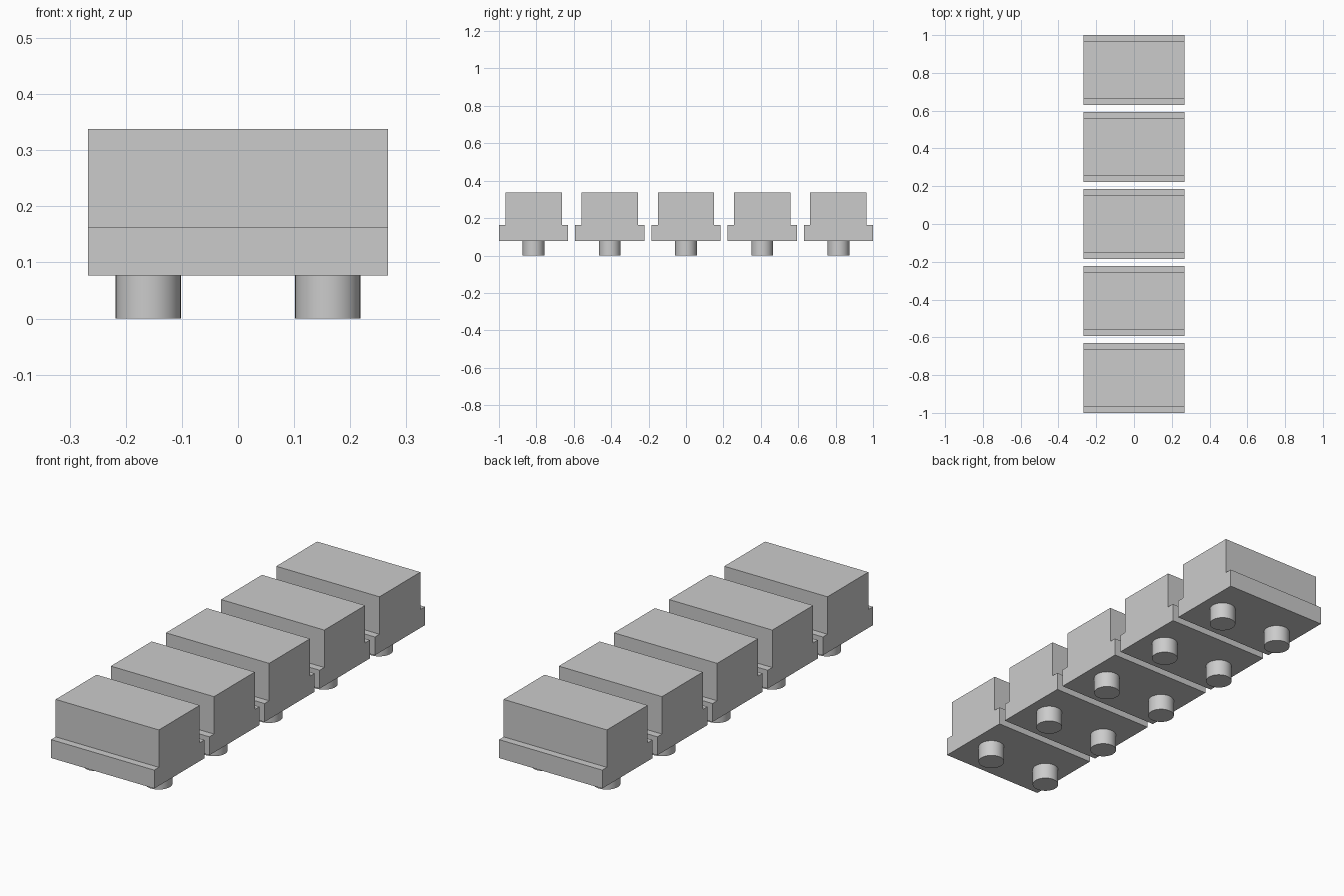
import bpy, bmesh, math

cube = bpy.data.objects.get("Cube")
if cube:
    bpy.data.objects.remove(cube, do_unlink=True)

# Single grey material
GREY = (0.6, 0.6, 0.6, 1)
grey = bpy.data.materials.new("light grey")
grey.use_nodes = True
grey.diffuse_color = GREY
grey.node_tree.nodes["Principled BSDF"].inputs["Base Color"].default_value = GREY

HALF_X = 0.267
BASE_Y, TOP_Y = 0.185, 0.151
BOTTOM, STEP, TOP = 0.077, 0.163, 0.338
PITCH = 0.4075
PEG_X, PEG_R = 0.16, 0.058


def stepped_block(name, y):
    """Extrude the stepped cross-section along x."""
    half = [(BASE_Y, BOTTOM), (BASE_Y, STEP), (TOP_Y, STEP), (TOP_Y, TOP)]
    profile = half + [(-py, pz) for py, pz in reversed(half)]
    bm = bmesh.new()
    face = bm.faces.new([bm.verts.new((-HALF_X, py, pz)) for py, pz in profile])
    ext = bmesh.ops.extrude_face_region(bm, geom=[face])
    verts = [v for v in ext["geom"] if isinstance(v, bmesh.types.BMVert)]
    bmesh.ops.translate(bm, verts=verts, vec=(2 * HALF_X, 0, 0))
    bmesh.ops.recalc_face_normals(bm, faces=bm.faces)
    mesh = bpy.data.meshes.new(name)
    bm.to_mesh(mesh)
    bm.free()
    mesh.materials.append(grey)
    obj = bpy.data.objects.new(name, mesh)
    obj.location.y = y
    bpy.context.collection.objects.link(obj)


def peg(name, x, y):
    """Round foot under a block."""
    bpy.ops.mesh.primitive_cylinder_add(vertices=48, radius=PEG_R, depth=BOTTOM,
                                        location=(x, y, BOTTOM / 2))
    obj = bpy.context.object
    obj.name = name
    obj.data.materials.append(grey)
    bpy.ops.object.shade_smooth_by_angle(angle=math.radians(30))


# Row of five blocks, each on two pegs
for i in range(5):
    y = (i - 2) * PITCH
    stepped_block(f"block_{i + 1}", y)
    for side, x in (("left", PEG_X), ("right", -PEG_X)):
        peg(f"peg_{side}_{i + 1}", x, y)
